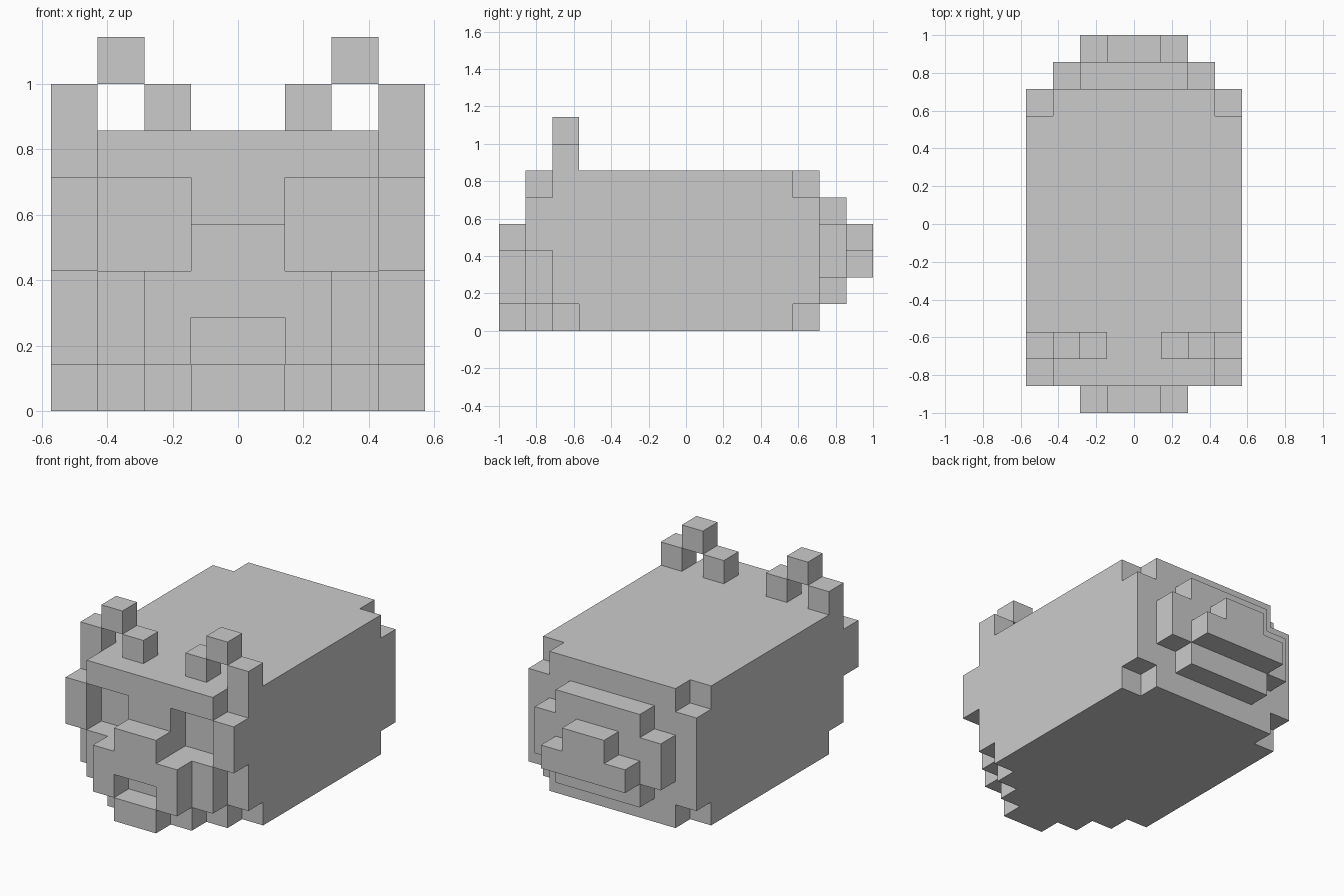
import bpy, bmesh, math
from mathutils import Vector

if "Cube" in bpy.data.objects:
    bpy.data.objects.remove(bpy.data.objects["Cube"])

U = 1 / 7  # edge length of one block


def block(x0, x1, y0, y1, z0, z1, mirror=False):
    """Set of unit cells filling a box, optionally mirrored across x = 0."""
    cells = {(x, y, z) for x in range(x0, x1) for y in range(y0, y1) for z in range(z0, z1)}
    return cells | {(-1 - x, y, z) for x, y, z in cells} if mirror else cells


parts = {
    # main barrel, with the four corners of the end layers cut away
    "body": block(-4, 4, -4, 4, 0, 6)
    | block(-4, 4, 4, 5, 1, 5) | block(-3, 3, 4, 5, 0, 6)
    | block(-4, 4, -5, -4, 1, 6) | block(-3, 3, -5, -4, 0, 1),
    # stepped rump
    "rump": block(-3, 3, 5, 6, 2, 4) | block(-2, 2, 5, 6, 1, 5),
    "tail": block(-2, 2, 6, 7, 2, 3) | block(-1, 1, 6, 7, 3, 4),
    # face layer, leaving the eye sockets open
    "brow": block(-3, 3, -6, -5, 5, 6),
    "nose_bridge": block(-1, 1, -6, -5, 3, 5),
    "temples": block(3, 4, -6, -5, 3, 5, True),
    "cheeks": block(-3, 3, -6, -5, 1, 3) | block(-2, 2, -6, -5, 0, 1),
    # muzzle around an open mouth
    "muzzle": block(1, 2, -7, -6, 1, 3, True) | block(-1, 1, -7, -6, 2, 4),
    "lower_lip": block(-1, 1, -7, -6, 0, 1),
    # open arch-shaped ears
    "ears": block(1, 2, -5, -4, 6, 7, True) | block(3, 4, -5, -4, 6, 7, True)
    | block(2, 3, -5, -4, 7, 8, True),
}
solid = set().union(*parts.values())


def build(name, cells):
    """Skin a part, leaving out faces buried against other blocks."""
    bm = bmesh.new()
    for cell in cells:
        centre = Vector(cell) + Vector((0.5, 0.5, 0.5))
        for axis in range(3):
            for sign in (-1, 1):
                n = Vector((0, 0, 0))
                n[axis] = sign
                if tuple(int(c + d) for c, d in zip(cell, n)) in solid:
                    continue
                a = Vector((0, 0, 0))
                a[(axis + 1) % 3] = 0.5
                b = n.cross(a)
                mid = centre + n * 0.5
                corners = (mid - a - b, mid + a - b, mid + a + b, mid - a + b)
                bm.faces.new([bm.verts.new(p * U) for p in corners])
    bmesh.ops.remove_doubles(bm, verts=bm.verts, dist=1e-4)
    # merge coplanar squares into large flat faces
    bmesh.ops.dissolve_limit(bm, angle_limit=math.radians(1), verts=bm.verts, edges=bm.edges)
    mesh = bpy.data.meshes.new(name)
    bm.to_mesh(mesh)
    bm.free()
    bpy.context.collection.objects.link(bpy.data.objects.new(name, mesh))


for part_name, part_cells in parts.items():
    build(part_name, part_cells)
